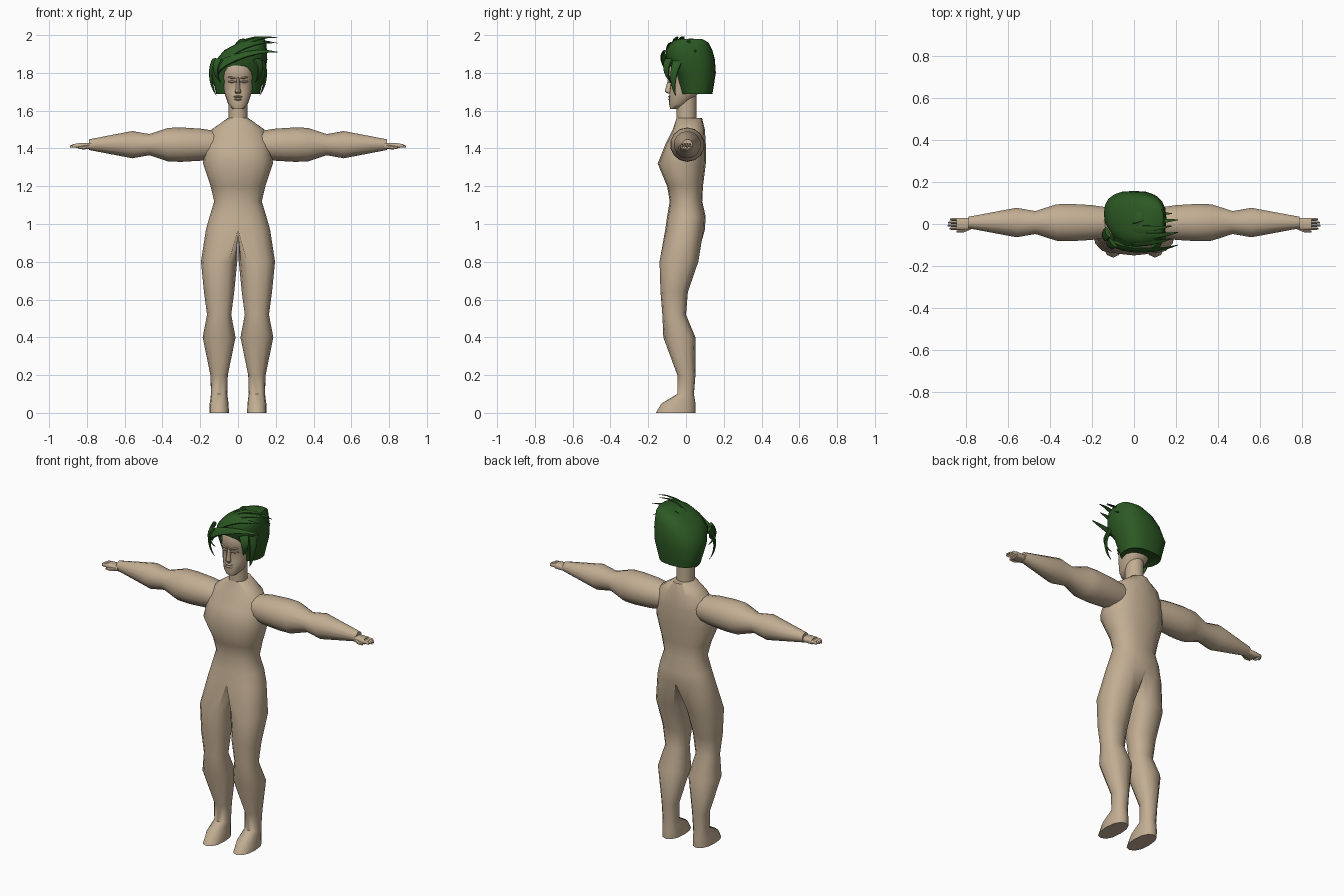
import bpy, bmesh, math
from mathutils import Vector
from mathutils.geometry import interpolate_bezier

cube = bpy.data.objects.get("Cube")
if cube:
    bpy.data.objects.remove(cube, do_unlink=True)


def material(name, rgb):
    mat = bpy.data.materials.new(name)
    mat.use_nodes = True
    mat.diffuse_color = (*rgb, 1)
    mat.node_tree.nodes["Principled BSDF"].inputs["Base Color"].default_value = (*rgb, 1)
    return mat


skin = material("tan skin", (.54, .42, .29))
green = material("dark green hair", (.025, .1, .017))


def oval(centre, across, depth, count, start=0.0, power=2.0):
    """Rounded ring around centre, spanned by two vectors, starting at -depth."""
    points = []
    for i in range(count):
        turn = start + math.tau * i / count
        s, c = math.sin(turn), -math.cos(turn)
        u = math.copysign(abs(s) ** (2 / power), s)
        v = math.copysign(abs(c) ** (2 / power), c)
        points.append(Vector(centre) + Vector(across) * u + Vector(depth) * v)
    return points


def level_ring(z, width, front, back, x=0, count=16, start=0.0, power=2.3):
    """Horizontal ring with a half width and its front and back y."""
    centre = (x, (front + back) / 2, z)
    return oval(centre, (width, 0, 0), (0, (back - front) / 2, 0), count, start, power)


def limb_ring(x, y, z, depth, height, count=14, power=2.0):
    """Upright ring across a part that runs along x."""
    return oval((x, y, z), (0, depth, 0), (0, 0, height), count, 0, power)


def bridge(bm, lower, upper, closed=True):
    count = len(lower)
    for i in range(count if closed else count - 1):
        j = (i + 1) % count
        bm.faces.new((lower[i], lower[j], upper[j], upper[i]))


def loft(bm, rings):
    rows = [[bm.verts.new(point) for point in ring] for ring in rings]
    for lower, upper in zip(rows, rows[1:]):
        bridge(bm, lower, upper)
    bm.faces.new(rows[0])
    bm.faces.new(rows[-1])


def finish(bm, name, mat, mirror=False, angle=50):
    bmesh.ops.recalc_face_normals(bm, faces=bm.faces)
    mesh = bpy.data.meshes.new(name)
    bm.to_mesh(mesh)
    bm.free()
    mesh.materials.append(mat)
    part = bpy.data.objects.new(name, mesh)
    bpy.context.collection.objects.link(part)
    if mirror:
        part.modifiers.new("mirror", "MIRROR")
    bpy.ops.object.select_all(action="DESELECT")
    part.select_set(True)
    bpy.context.view_layer.objects.active = part
    bpy.ops.object.shade_smooth_by_angle(angle=math.radians(angle))


# Torso: left half from neck to hips, open along the middle
bm = bmesh.new()
torso = [(1.56, .055, -.05, .085), (1.5, .14, -.07, .1), (1.42, .175, -.11, .105),
         (1.32, .185, -.15, .105), (1.2, .145, -.1, .09), (1.12, .126, -.086, .086),
         (1.04, .15, -.1, .104), (.97, .17, -.11, .1)]
rows = []
for row in torso:
    half = level_ring(*row)[:9]
    half[0].x = half[-1].x = 0
    rows.append([bm.verts.new(point) for point in half])
for upper, lower in zip(rows, rows[1:]):
    bridge(bm, upper, lower, closed=False)
bm.faces.new(rows[0])

# Leg and foot: the hip row closed by a crotch line, then lofted down
ring = rows[-1] + [bm.verts.new((0, y, .945)) for y in (.05, 0, -.06)]
leg = [(.8, .096, -.14, .065), (.64, .08, -.135, .01), (.52, .064, -.125, 0),
       (.4, .087, -.12, .05), (.2, .046, -.046, .05), (.1, .043, -.046, .042),
       (.05, .05, -.13, .05), (0, .052, -.16, .05)]
for row in leg:
    points = level_ring(*row, x=.1, count=12, start=-math.pi / 6)
    below = [bm.verts.new(point) for point in points]
    bridge(bm, ring, below)
    ring = below
bm.faces.new(ring)
finish(bm, "torso_and_legs", skin, mirror=True)

# Arms: round sections swelling at the upper arm and forearm
bm = bmesh.new()
arm = [(.1, .07), (.2, .085), (.3, .091), (.37, .089), (.47, .056), (.56, .072), (.79, .028)]
loft(bm, [limb_ring(x, .007, 1.42, radius, radius) for x, radius in arm])
finish(bm, "arms", skin, mirror=True)

# Hands: palm, four fingers and thumb
bm = bmesh.new()
loft(bm, [limb_ring(x, 0, 1.413, depth, .017, power=3)
          for x, depth in ((.775, .025), (.8, .03), (.845, .029))])
fingers = [(-.022 + .0145 * k, .02 * abs(k - 1.4) / 2) for k in range(4)]
for y, shorter in fingers:
    loft(bm, [limb_ring(.835, y, 1.415, .007, .012, count=6),
              limb_ring(.87, y, 1.414, .007, .01, count=6),
              limb_ring(.893 - shorter, y, 1.41, .004, .005, count=6)])
loft(bm, [limb_ring(.785, -.02, 1.41, .01, .012, count=6),
          limb_ring(.815, -.033, 1.405, .01, .01, count=6),
          limb_ring(.845, -.035, 1.403, .005, .006, count=6)])
finish(bm, "hands", skin, mirror=True)

# Neck
bm = bmesh.new()
loft(bm, [level_ring(z, .05, -.05, .055, power=2) for z in (1.54, 1.68)])
finish(bm, "neck", skin)

# Head, from chin to crown
bm = bmesh.new()
head = [(1.61, .028, -.084, -.04), (1.635, .052, -.09, .01), (1.7, .074, -.088, .075),
        (1.755, .08, -.079, .088), (1.775, .083, -.092, .092), (1.83, .083, -.09, .1),
        (1.88, .07, -.07, .095), (1.92, .035, -.03, .06)]
loft(bm, [level_ring(*row, count=20) for row in head])
finish(bm, "head", skin)

# Nose, wide and forward at the tip
bm = bmesh.new()
nose = [(1.69, .013, -.096), (1.7, .017, -.11), (1.712, .012, -.11), (1.775, .008, -.093)]
loft(bm, [level_ring(z, width, front, -.07, count=8) for z, width, front in nose])
finish(bm, "nose", skin)

# Lips: two stacked ridges
bm = bmesh.new()
for z in (1.66, 1.674):
    loft(bm, [level_ring(z + k * .006, .024 - .008 * abs(k), -.096 + .007 * abs(k), -.07, count=10)
              for k in (-1, 0, 1)])
finish(bm, "lips", skin, angle=30)

# Eyes and brow ridges
bm = bmesh.new()
for k, z, height in ((0, 1.753, .007), (1, 1.774, .006)):
    loft(bm, [limb_ring(.033 + step * .02, -.08 + step * .008 - k * .006, z + k * step * .004,
                        .009 - abs(step) * .004, height / (1 + abs(step)), count=8)
              for step in (-1, 0, 1)])
finish(bm, "eyes_and_brows", skin, mirror=True, angle=30)

# Hair mass, leaning to the left at the top
bm = bmesh.new()
hair = [(1.7, .09, 0, .12, 0), (1.688, .115, -.03, .14, 0), (1.8, .144, -.06, .158, 0),
        (1.87, .135, -.108, .153, .02), (1.92, .113, -.105, .14, .04),
        (1.96, .074, -.085, .12, .075), (1.98, .04, -.04, .085, .1)]
loft(bm, [level_ring(*row, count=20, power=2.5) for row in hair])
finish(bm, "hair_mass", green)


def strand(bm, root, rise, fall, tip, width, steps=8):
    """Flat tapering strand along a curve, lying on the head."""
    path = interpolate_bezier(root, rise, fall, tip, steps)
    rings = []
    for i, point in enumerate(path):
        along = (path[min(i + 1, steps - 1)] - path[max(i - 1, 0)]).normalized()
        out = point - Vector((0, 0, 1.8))
        out = (out - along * out.dot(along)).normalized()
        size = width * max(1 - i / (steps - 1), .02) ** .7
        rings.append(oval(point, along.cross(out) * size, out * size * .4, 6))
    loft(bm, rings)


# Strands swept over the top, from the right temple to the upper left
bm = bmesh.new()
sweeps = 6
for i in range(sweeps):
    t = i / (sweeps - 1)
    root = Vector((-.12 + .12 * t, -.07 + .1 * t, 1.81 + .14 * t))
    tip = Vector((.21 - .03 * (i % 2), -.1 + .15 * t, 1.91 + .08 * math.sin(math.pi * t)))
    lift = Vector((.03, -.06 * (1 - t), .06))
    pull = Vector((-.11, -.04 * (1 - t), .02))
    strand(bm, root, root + lift, tip + pull, tip, .034)

# Strands hanging beside the face
for side in (-1, 1):
    for forward, length in ((0, .19), (.025, .12)):
        root = Vector((side * (.125 - forward), -.04 - forward * 2, 1.87))
        tip = Vector((side * (.115 - forward), -.055 - forward, 1.87 - length))
        bulge = Vector((side * .03, -.025, 0))
        strand(bm, root, root.lerp(tip, .3) + bulge, root.lerp(tip, .7) + bulge, tip, .03)
finish(bm, "hair_strands", green)
